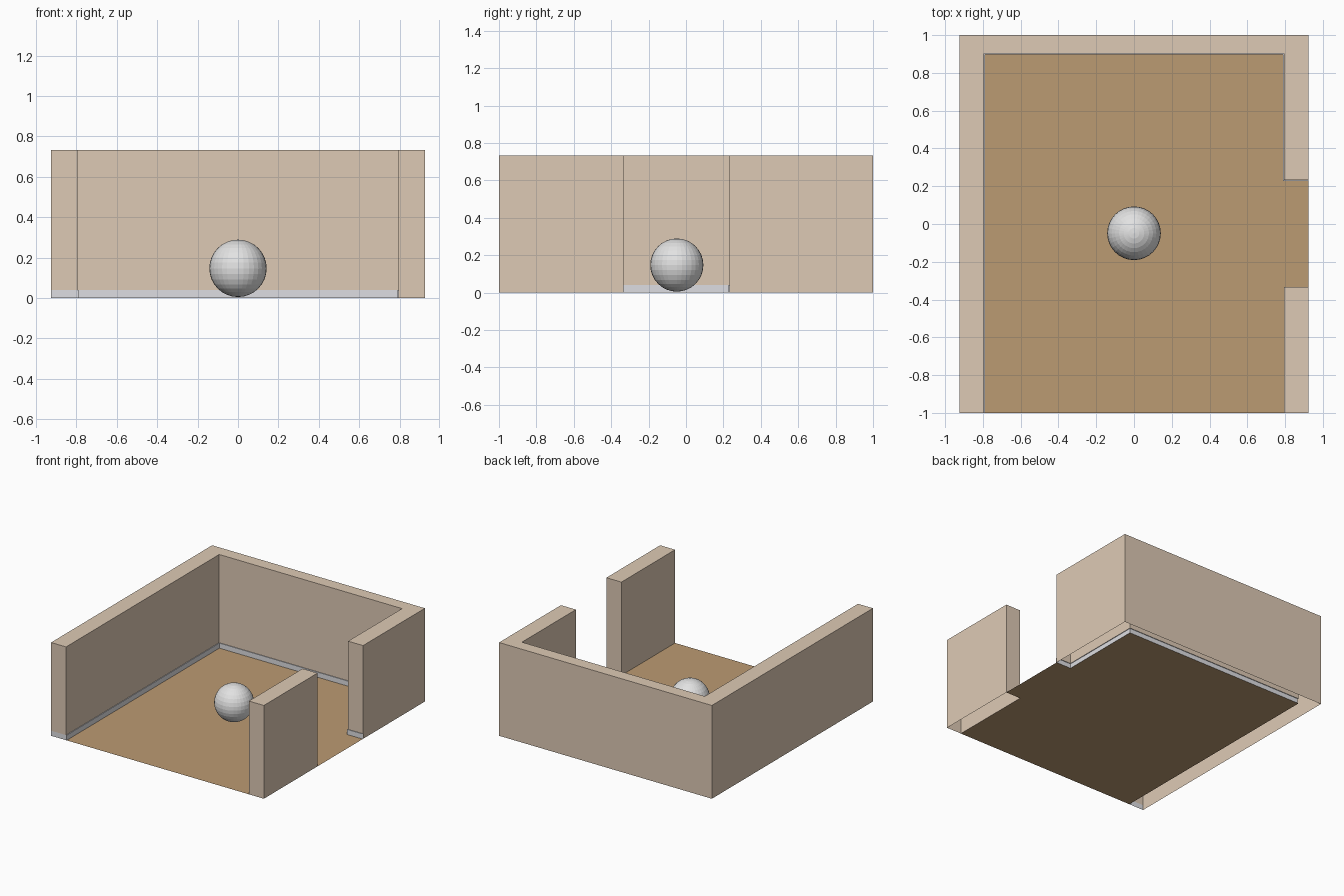
import bpy, bmesh

if "Cube" in bpy.data.objects:
    bpy.data.objects.remove(bpy.data.objects["Cube"])

H, SK, D = 0.733, 0.04, 0.005      # wall height, skirting height and thickness
X0, X1 = 0.795, 0.925              # inner and outer wall faces
YB = 0.902                         # inner face of back wall
D0, D1 = -0.333, 0.232             # doorway in right wall


def material(name, col):
    m = bpy.data.materials.new(name)
    m.diffuse_color = (*col, 1)
    m.use_nodes = True
    m.node_tree.nodes["Principled BSDF"].inputs["Base Color"].default_value = m.diffuse_color
    return m


wall_mat = material("beige wall", (0.73, 0.59, 0.46))
floor_mat = material("wood floor", (0.50, 0.325, 0.17))
skirt_mat = material("light grey skirting", (0.73, 0.73, 0.76))
ball_mat = material("pale grey ball", (0.76, 0.76, 0.76))


def finish(name, bm, mat):
    bmesh.ops.remove_doubles(bm, verts=bm.verts, dist=1e-5)
    me = bpy.data.meshes.new(name)
    bm.to_mesh(me)
    bm.free()
    me.materials.append(mat)
    ob = bpy.data.objects.new(name, me)
    bpy.context.collection.objects.link(ob)
    return ob


def face(bm, pts):
    return bm.faces.new([bm.verts.new(p) for p in pts])


def upright(bm, a, b, z0, z1):
    face(bm, [(*a, z0), (*b, z0), (*b, z1), (*a, z1)])


# Hollow walls, open underneath; edges in "raised" start above the skirting
def wall(name, outline, raised=()):
    bm = bmesh.new()
    for i, a in enumerate(outline):
        b = outline[(i + 1) % len(outline)]
        upright(bm, a, b, SK if i in raised else 0, H)
    face(bm, [(*p, H) for p in outline])
    finish(name, bm, wall_mat)


main = [(X1, D1), (X1, 1), (-X1, 1), (-X1, -1),
        (-X0, -1), (-X0, YB), (X0, YB), (X0, D1)]
wall("main_walls", main, raised=range(3, 8))
wall("front_right_wall", [(X0, -1), (X1, -1), (X1, D0), (X0, D0)])

# Skirting strip with a thin ledge along the inside of the main walls
inner = main[3:] + main[:1]
outer = [(-X1, -1), (-X0 + D, -1), (-X0 + D, YB - D),
         (X0 - D, YB - D), (X0 - D, D1 - D), (X1, D1 - D)]
bm = bmesh.new()
for i in range(5):
    upright(bm, outer[i], outer[i + 1], 0, SK)
    if i > 0:
        face(bm, [(*outer[i], SK), (*outer[i + 1], SK),
                  (*inner[i + 1], SK), (*inner[i], SK)])
finish("skirting", bm, skirt_mat)

# Floor sheet with doorway tongue
bm = bmesh.new()
face(bm, [(x, y, 0) for x, y in [
    (-X0, -1), (X0, -1), (X0, D0), (X1, D0), (X1, D1), (X0, D1), (X0, YB), (-X0, YB)]])
finish("floor", bm, floor_mat)

# Faceted ball resting on the floor
bm = bmesh.new()
bmesh.ops.create_uvsphere(bm, u_segments=32, v_segments=16, radius=0.142)
ball = finish("ball", bm, ball_mat)
ball.location = (0, -0.049, 0.147)
